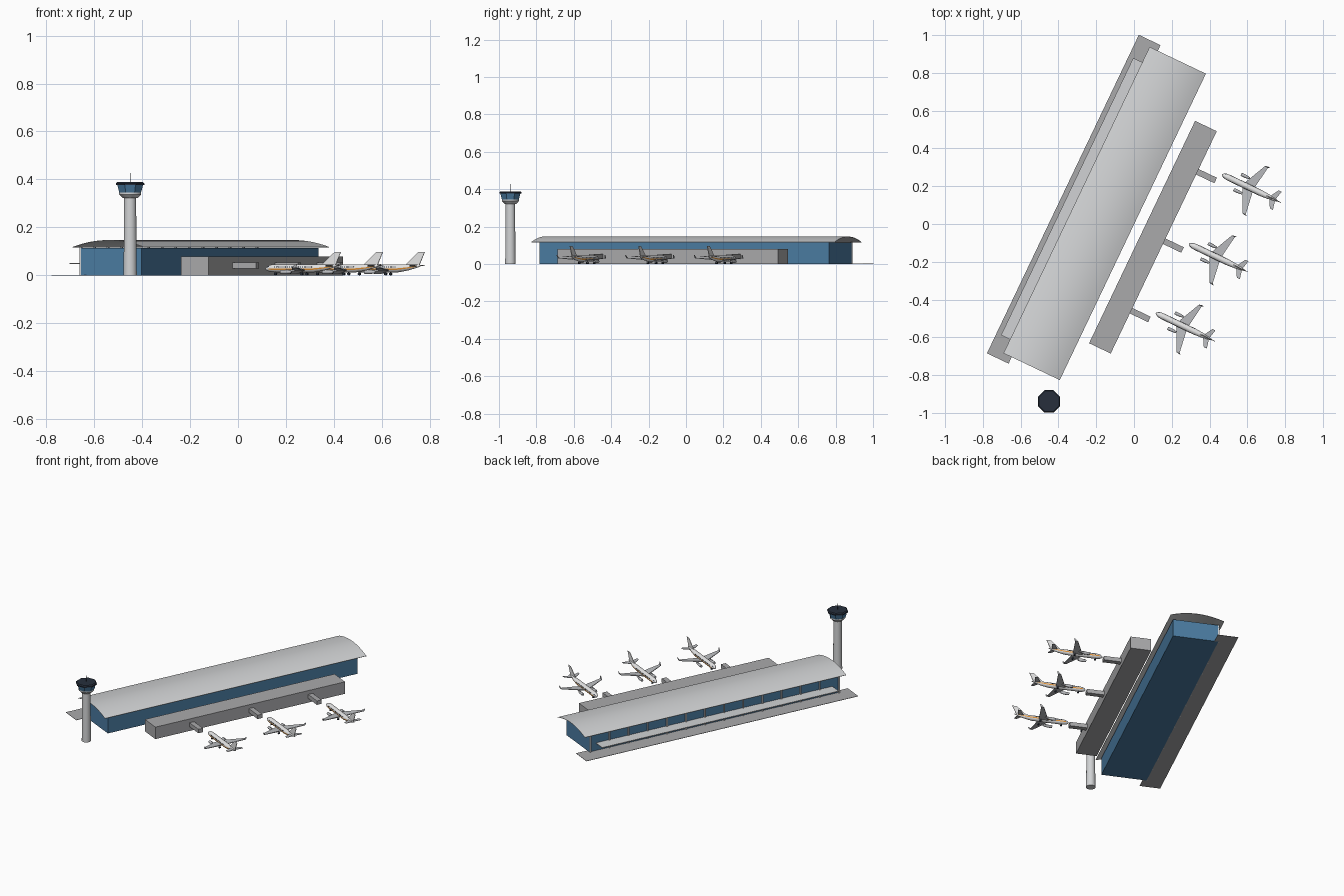
import bpy, bmesh, math
from mathutils import Matrix, Vector

cube = bpy.data.objects.get("Cube")
if cube:
    bpy.data.objects.remove(cube, do_unlink=True)


def material(name, r, g, b):
    m = bpy.data.materials.new(name)
    m.use_nodes = True
    m.diffuse_color = (r, g, b, 1)
    m.node_tree.nodes["Principled BSDF"].inputs["Base Color"].default_value = (r, g, b, 1)
    return m


ROOF = material("pale roof grey", 0.64, 0.65, 0.66)
CONCRETE = material("concrete grey", 0.40, 0.40, 0.41)
GLASS = material("blue glass", 0.07, 0.20, 0.36)
DARK = material("dark navy", 0.02, 0.028, 0.045)
WHITE = material("aircraft white", 0.78, 0.78, 0.78)
ORANGE = material("orange stripe", 0.85, 0.32, 0.04)
METAL = material("wing grey", 0.50, 0.51, 0.53)

# The site is laid out in its own axes, then turned
SITE = Matrix.Rotation(math.radians(-25.5), 4, "Z")


def finish(bm, name, mats, place=SITE, smooth=True):
    bmesh.ops.recalc_face_normals(bm, faces=bm.faces)
    mesh = bpy.data.meshes.new(name)
    bm.to_mesh(mesh)
    bm.free()
    for m in mats:
        mesh.materials.append(m)
    for p in mesh.polygons:
        p.use_smooth = smooth
    if smooth:
        mesh.set_sharp_from_angle(angle=math.radians(35))
    ob = bpy.data.objects.new(name, mesh)
    ob.matrix_world = place
    bpy.context.scene.collection.objects.link(ob)
    return ob


def add_box(bm, x0, x1, y0, y1, z0, z1):
    mid = Vector((x0 + x1, y0 + y1, z0 + z1)) / 2
    size = Matrix.Diagonal((x1 - x0, y1 - y0, z1 - z0, 1))
    bmesh.ops.create_cube(bm, size=1, matrix=Matrix.Translation(mid) @ size)


def box(name, mat, *ext, place=SITE):
    bm = bmesh.new()
    add_box(bm, *ext)
    return finish(bm, name, [mat], place, False)


def loft(bm, sections):
    rings = [[bm.verts.new(p) for p in s] for s in sections]
    n = len(rings[0])
    for a, b in zip(rings, rings[1:]):
        for k in range(n):
            bm.faces.new((a[k], a[(k + 1) % n], b[(k + 1) % n], b[k]))
    bm.faces.new(rings[0])
    bm.faces.new(rings[-1])


def ring_z(r, z, n, phase=0.0):
    return [(r * math.cos(2 * math.pi * (k + phase) / n),
             r * math.sin(2 * math.pi * (k + phase) / n), z) for k in range(n)]


def ring_x(x, r, y, z, n):
    return [(x, y + r * math.cos(2 * math.pi * k / n),
             z + r * math.sin(2 * math.pi * k / n)) for k in range(n)]


def fin(bm, root_a, root_b, tip_a, tip_b, thick):
    """Tapered blade between a root chord and a tip chord."""
    t = Vector(thick) / 2
    sections = []
    for a, b, f in ((root_a, root_b, 1), (tip_a, tip_b, 0.5)):
        a, b = Vector(a), Vector(b)
        sections.append([a + t * f, b + t * f, b - t * f, a - t * f])
    loft(bm, sections)


# Main hall, road and entrance canopy
box("terminal_hall", GLASS, -0.305, -0.026, -0.880, 0.836, 0, 0.114)
box("access_road", CONCRETE, -0.408, -0.281, -0.953, 0.915, 0, 0.002)
box("entrance_canopy", ROOF, -0.382, -0.305, -0.834, 0.792, 0.048, 0.052)

bm = bmesh.new()
for i in range(14):
    y = -0.876 + i * 1.708 / 13
    add_box(bm, -0.313, -0.304, y - 0.004, y + 0.004, 0, 0.117)
finish(bm, "facade_columns", [ROOF], smooth=False)

# Thin arched roof shell
STEPS = 16
arc = []
for i in range(STEPS + 1):
    f = 2 * i / STEPS - 1
    arc.append((-0.164 + 0.165 * f, 0.118 + 0.029 * (1 - f * f)))
section = arc + [(x, z - 0.002) for x, z in reversed(arc)]
bm = bmesh.new()
loft(bm, [[(x, y, z) for x, z in section] for y in (-0.915, 0.882)])
finish(bm, "arched_roof", [ROOF])

# Boarding pier and bridges
box("boarding_pier", CONCRETE, 0.057, 0.184, -0.672, 0.632, 0, 0.079)
for i in range(3):
    y = -0.421 + 0.4075 * i
    box(f"boarding_bridge_{i + 1}", CONCRETE, 0.18, 0.291, y - 0.016, y + 0.016, 0.028, 0.054)

# Control tower
TOWER = Matrix.Translation((-0.45, -0.939, 0))


def turned(name, mat, profile, sides, phase=0.5):
    b = bmesh.new()
    loft(b, [ring_z(r, z, sides, phase) for r, z in profile])
    finish(b, name, [mat], TOWER)


turned("tower_shaft", ROOF, [(0.028, 0), (0.025, 0.325)], 20)
turned("tower_collar", ROOF, [(0.032, 0.322), (0.047, 0.337), (0.047, 0.345)], 16)
turned("tower_cab", GLASS, [(0.049, 0.345), (0.058, 0.377)], 8)
turned("tower_cap", DARK, [(0.064, 0.376), (0.064, 0.383), (0.058, 0.389)], 8)
turned("tower_mast", DARK, [(0.0015, 0.387), (0.0015, 0.427)], 6)

# Parked aircraft, nose towards the pier
HULL = [(0, 0.003, 0.027), (0.007, 0.009, 0.028), (0.02, 0.0145, 0.029),
        (0.04, 0.0165, 0.029), (0.225, 0.0165, 0.029), (0.27, 0.013, 0.033),
        (0.31, 0.007, 0.038), (0.332, 0.002, 0.041)]


def aircraft(tag, place):
    # Fuselage with painted band and cockpit glass
    b = bmesh.new()
    loft(b, [ring_x(x, r, 0, z, 16) for x, r, z in HULL])
    b.normal_update()
    for f in b.faces:
        c = f.calc_center_median()
        if 0.02 < c.x < 0.26 and abs(f.normal.y) > 0.9 and c.z < 0.029:
            f.material_index = 1
        if 0.26 < c.x < 0.3 and 0.032 < c.z < 0.035 and abs(c.y) > 0.008:
            f.material_index = 1
        if 0.008 < c.x < 0.02 and 0.032 < c.z < 0.038:
            f.material_index = 2
    finish(b, "fuselage" + tag, [WHITE, ORANGE, DARK], place)

    windows, wings, engines, wheels, struts = (bmesh.new() for _ in range(5))
    for s in (-1, 1):
        for k in range(18):
            x = 0.045 + 0.01 * k
            add_box(windows, x, x + 0.005, s * 0.0156 - 0.001, s * 0.0156 + 0.001, 0.032, 0.036)
        fin(wings, (0.125, s * 0.008, 0.021), (0.185, s * 0.008, 0.021),
            (0.186, s * 0.138, 0.032), (0.204, s * 0.138, 0.032), (0, 0, 0.006))
        fin(wings, (0.187, s * 0.138, 0.031), (0.205, s * 0.138, 0.031),
            (0.203, s * 0.142, 0.047), (0.212, s * 0.142, 0.047), (0, 0.003, 0))
        fin(wings, (0.278, s * 0.004, 0.038), (0.312, s * 0.004, 0.038),
            (0.306, s * 0.053, 0.042), (0.324, s * 0.053, 0.042), (0, 0, 0.004))
        loft(engines, [ring_x(x, r, s * 0.045, 0.014, 12) for x, r in
                       ((0.09, 0.0075), (0.098, 0.009), (0.12, 0.0085), (0.14, 0.005))])
        add_box(engines, 0.112, 0.155, s * 0.045 - 0.0015, s * 0.045 + 0.0015, 0.016, 0.025)
    for x, y in ((0.045, 0), (0.178, -0.024), (0.178, 0.024)):
        add_box(struts, x - 0.0015, x + 0.0015, y - 0.0015, y + 0.0015, 0.005, 0.022)
        for side in (-0.0035, 0.0035):
            turn = Matrix.Translation((x, y + side, 0.0055)) @ Matrix.Rotation(math.pi / 2, 4, "X")
            bmesh.ops.create_cone(wheels, cap_ends=True, segments=12, radius1=0.0055,
                                  radius2=0.0055, depth=0.004, matrix=turn)
    finish(windows, "cabin_windows" + tag, [DARK], place, False)
    finish(wings, "wings_and_tailplane" + tag, [METAL], place, False)
    finish(engines, "engines" + tag, [METAL], place)
    finish(wheels, "wheels" + tag, [DARK], place)
    finish(struts, "gear_struts" + tag, [METAL], place, False)

    # Upright tail
    b = bmesh.new()
    fin(b, (0.257, 0, 0.042), (0.322, 0, 0.042), (0.318, 0, 0.097), (0.347, 0, 0.097), (0, 0.005, 0))
    finish(b, "tail_fin" + tag, [WHITE], place, False)


for i in range(3):
    aircraft(f"_{i + 1}", SITE @ Matrix.Translation((0.308, -0.376 + 0.4065 * i, 0)))
